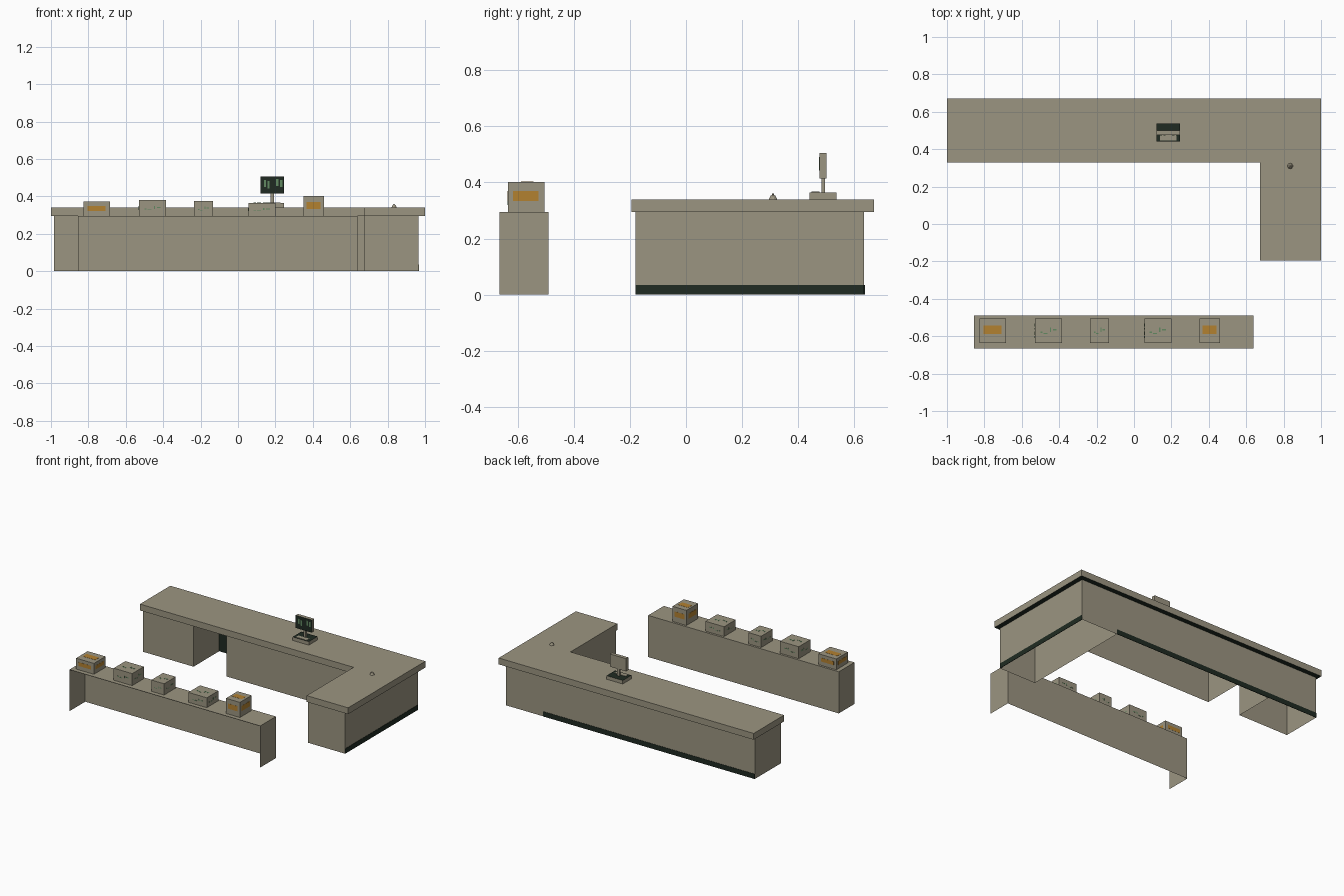
import bpy, bmesh
from mathutils import Vector

if "Cube" in bpy.data.objects:
    bpy.data.objects.remove(bpy.data.objects["Cube"])

def material(name, rgb):
    m = bpy.data.materials.new(name)
    m.diffuse_color = (*rgb, 1)
    m.use_nodes = True
    m.node_tree.nodes["Principled BSDF"].inputs["Base Color"].default_value = m.diffuse_color
    return m

BEIGE = material("warm_beige", (0.33, 0.30, 0.22))
DARK = material("dark_green", (0.014, 0.024, 0.016))
ORANGE = material("orange", (0.45, 0.22, 0.03))
GREEN = material("soft_green", (0.12, 0.25, 0.12))

def finish(name, bm, mats):
    me = bpy.data.meshes.new(name)
    bm.to_mesh(me)
    bm.free()
    for m in mats:
        me.materials.append(m)
    ob = bpy.data.objects.new(name, me)
    bpy.context.collection.objects.link(ob)
    return ob

def box(name, lo, hi, mat, second=None, rule=None):
    """Axis-aligned box; faces whose normal passes the rule get the second colour."""
    bm = bmesh.new()
    bmesh.ops.create_cube(bm, size=1)
    for v in bm.verts:
        v.co = Vector([(a + b) / 2 + c * (b - a) for a, b, c in zip(lo, hi, v.co)])
    bm.normal_update()
    if rule:
        for f in bm.faces:
            f.material_index = int(rule(f.normal))
    return finish(name, bm, [mat, second or mat])

def walls(name, pts, z0, z1, mat, closed=False):
    """Upright sheet following a plan outline (counter-clockwise = outward)."""
    bm = bmesh.new()
    lower = [bm.verts.new((x, y, z0)) for x, y in pts]
    upper = [bm.verts.new((x, y, z1)) for x, y in pts]
    n = len(pts)
    for i in range(n if closed else n - 1):
        j = (i + 1) % n
        bm.faces.new((lower[i], lower[j], upper[j], upper[i]))
    return finish(name, bm, [mat])

def slab(name, pts, z0, z1):
    """Solid plan outline with a dark underside."""
    bm = bmesh.new()
    lower = bm.faces.new([bm.verts.new((x, y, z0)) for x, y in pts])
    top = bmesh.ops.extrude_face_region(bm, geom=[lower], use_keep_orig=True)["geom"]
    for v in top:
        if isinstance(v, bmesh.types.BMVert):
            v.co.z = z1
    bmesh.ops.recalc_face_normals(bm, faces=bm.faces)
    for f in bm.faces:
        f.material_index = int(f.normal.z < -0.5)
    return finish(name, bm, [BEIGE, DARK])

def plate(name, lo, hi, axis, side, u, v, mat):
    """Thin plate on one box face; u and v are fractions of the face's two axes."""
    a, b = [k for k in range(3) if k != axis]
    p, q = [0, 0, 0], [0, 0, 0]
    for k, (f0, f1) in ((a, u), (b, v)):
        p[k] = lo[k] + f0 * (hi[k] - lo[k])
        q[k] = lo[k] + f1 * (hi[k] - lo[k])
    face = hi[axis] if side > 0 else lo[axis]
    p[axis], q[axis] = face - 0.001, face + 0.001
    box(name, p, q, mat)

H = 0.295  # height of counter walls and bench

# L-shaped counter top
slab("counter_top", [(-1, .33), (.675, .33), (.675, -.195), (1, -.195), (1, .67), (-1, .67)], H, 0.34)

# Counter bodies, open underneath
walls("side_wing", [(.675, -.18), (.965, -.18), (.965, .635), (.675, .635)], 0, H, BEIGE, True)
walls("main_body", [(.675, .635), (-.33, .635), (-.33, .345), (.675, .345)], 0, H, BEIGE)
walls("left_cabinet", [(-.985, .345), (-.59, .345), (-.59, .635), (-.985, .635)], 0, H, BEIGE, True)
walls("gap_back", [(-.33, .635), (-.59, .635)], 0, H, BEIGE)
walls("gap_dark_lining", [(-.59, .632), (-.33, .632)], 0, H, DARK)

# Dark kick strips along the outer sides
box("back_kick_strip", (-.985, .634, 0), (.675, .637, .035), DARK)
box("right_kick_strip", (.964, -.18, 0), (.967, .635, .035), DARK)

# Display bench, open at the front
walls("bench_panels", [(.64, -.665), (.64, -.49), (-.855, -.49), (-.855, -.665)], 0, H, BEIGE)
box("bench_top", (-.855, -.665, H - .003), (.64, -.49, H), BEIGE)

# Display boxes: x range, top height, labelled in orange or with green flecks
BOXES = [(-.825, -.685, .372, True), (-.53, -.385, .38, False), (-.235, -.135, .375, False),
         (.055, .2, .365, False), (.35, .46, .402, True)]
FLECKS = [((.2, .28), (.4, .47)), ((.32, .46), (.36, .41)), ((.55, .6), (.45, .62)), ((.66, .8), (.5, .57))]
for i, (x0, x1, top, orange) in enumerate(BOXES):
    lo, hi = (x0, -.635, H), (x1, -.505, top)
    box(f"display_box_{i}", lo, hi, BEIGE)
    for axis, side in ((0, -1), (0, 1), (1, -1), (1, 1), (2, 1)):
        if orange:
            plate("orange_label", lo, hi, axis, side, (.14, .84), (.36, .70), ORANGE)
        else:
            for u, v in FLECKS:
                plate("green_fleck", lo, hi, axis, side, u, v, GREEN)

# Till: base, keypad, pole and screen
box("till_base", (.12, .44, .34), (.247, .537, .365), BEIGE, DARK, lambda n: n.z > .5)
box("till_keypad", (.14, .447, .364), (.227, .476, .367), BEIGE)
box("till_pole", (.175, .483, .365), (.193, .495, .42), BEIGE)
s_lo, s_hi = (.12, .475, .415), (.247, .5, .505)
box("till_screen", s_lo, s_hi, BEIGE, DARK, lambda n: n.y < -.5)
for u, v in (((.15, .24), (.4, .8)), ((.3, .38), (.3, .75)), ((.66, .75), (.45, .85)), ((.82, .92), (.4, .8))):
    plate("screen_mark", s_lo, s_hi, 1, -1, u, v, GREEN)

# Counter bell: low dome with a button
def cone(name, r0, r1, z0, z1):
    bm = bmesh.new()
    bmesh.ops.create_cone(bm, cap_ends=True, segments=10, radius1=r0, radius2=r1, depth=z1 - z0)
    bmesh.ops.translate(bm, verts=bm.verts, vec=(.835, .31, (z0 + z1) / 2))
    return finish(name, bm, [BEIGE])

cone("bell_dome", .015, .009, .34, .352)
cone("bell_cap", .009, .004, .352, .356)
cone("bell_button", .003, .003, .356, .36)
